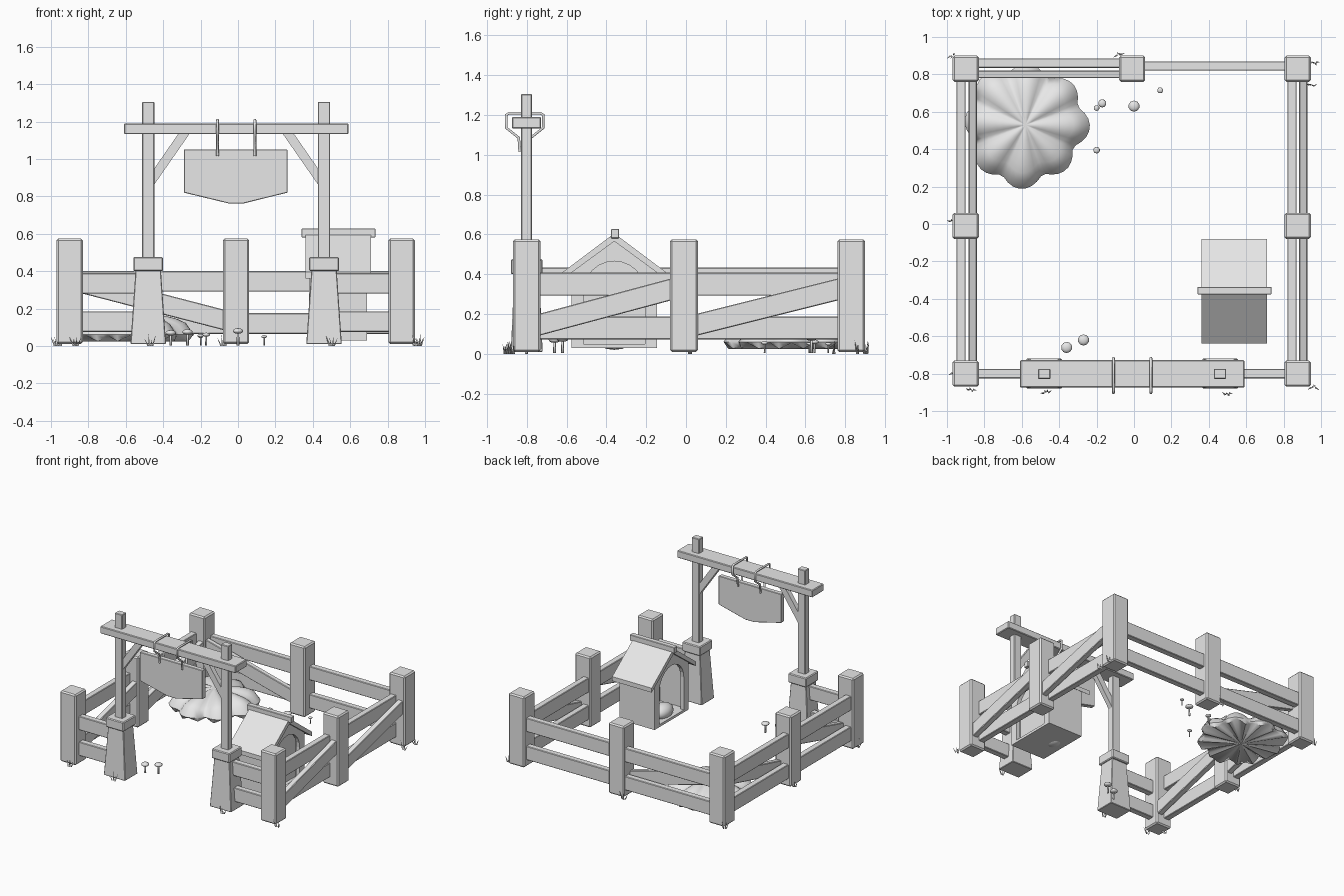
import bpy, bmesh, math, random
from mathutils import Vector, Matrix

random.seed(4)
cube = bpy.data.objects.get("Cube")
if cube:
    bpy.data.objects.remove(cube)

mat = bpy.data.materials.new("plain_grey")
mat.use_nodes = True
GREY = (0.8, 0.8, 0.8, 1)
mat.diffuse_color = GREY
mat.node_tree.nodes["Principled BSDF"].inputs["Base Color"].default_value = GREY


def finish(name, bm, bevel=0, smooth=False):
    bmesh.ops.recalc_face_normals(bm, faces=bm.faces)
    me = bpy.data.meshes.new(name)
    bm.to_mesh(me)
    bm.free()
    me.materials.append(mat)
    for p in me.polygons:
        p.use_smooth = smooth
    ob = bpy.data.objects.new(name, me)
    bpy.context.collection.objects.link(ob)
    if bevel:
        mod = ob.modifiers.new("bevel", "BEVEL")
        mod.width = bevel
        mod.segments = 1
    return ob


def prism(name, pts, axis, a, b, bevel=0):
    """Extrude an upright outline along x or y, from a to b."""
    bm = bmesh.new()
    place = (lambda u, z, d: (d, u, z)) if axis == "x" else (lambda u, z, d: (u, d, z))
    ends = [[bm.verts.new(place(u, z, d)) for u, z in pts] for d in (a, b)]
    for ring in ends:
        bm.faces.new(ring)
    n = len(pts)
    for i in range(n):
        j = (i + 1) % n
        bm.faces.new((ends[0][i], ends[0][j], ends[1][j], ends[1][i]))
    return finish(name, bm, bevel)


def block(name, x0, x1, y0, y1, z0, z1, bevel=0):
    return prism(name, [(x0, z0), (x1, z0), (x1, z1), (x0, z1)], "y", y0, y1, bevel)


def rail(name, axis, d, u0, u1, z0, z1, h=0.11, t=0.05):
    """Plank running from u0 to u1, its middle height going from z0 to z1."""
    pts = [(u0, z0 - h / 2), (u1, z1 - h / 2), (u1, z1 + h / 2), (u0, z0 + h / 2)]
    prism(name, pts, axis, d - t / 2, d + t / 2, 0.004)


# Fence posts
LEFT, RIGHT, FRONT, BACK = 0.875, -0.9, -0.8, 0.83
posts = [(x, y) for x in (LEFT, RIGHT) for y in (FRONT, -0.01, BACK)] + [(-0.01, BACK)]
for x, y in posts:
    block("fence_post", x - 0.07, x + 0.07, y - 0.07, y + 0.07, 0.01, 0.575, 0.01)

# Side fences: two rails and a rising brace in each bay
for y0, y1 in ((FRONT, -0.01), (-0.01, BACK)):
    for x, lift, brace_x in ((0.845, 0, 0.905), (-0.925, 0.025, -0.862)):
        rail("side_upper_rail", "x", x, y0, y1, 0.35 + lift, 0.35 + lift, 0.115)
        rail("side_lower_rail", "x", x, y0, y1, 0.13, 0.13, 0.115)
        rail("side_brace", "x", brace_x, y0 + 0.04, y1 - 0.04, 0.14, 0.33, 0.11, 0.045)

# Back fence, braced on one bay only
for x0, x1, y in ((RIGHT, -0.01, 0.86), (-0.01, LEFT, 0.845)):
    rail("back_upper_rail", "y", y, x0, x1, 0.345, 0.345)
    rail("back_lower_rail", "y", y, x0, x1, 0.12, 0.12)
rail("back_brace", "y", 0.8, RIGHT + 0.03, -0.04, 0.345, 0.13, 0.11, 0.04)

# Short front rails beside the gate
for x0, x1 in ((RIGHT, -0.48), (0.46, LEFT)):
    rail("front_upper_rail", "y", FRONT, x0, x1, 0.335, 0.335)
    rail("front_lower_rail", "y", FRONT, x0, x1, 0.13, 0.13)

# Gate: flared bases, caps, uprights and corner braces
for x, s in ((-0.48, 1), (0.46, -1)):
    bm = bmesh.new()
    bmesh.ops.create_cube(bm, size=1)
    for v in bm.verts:
        wx, wy = (0.19, 0.16) if v.co.z < 0 else (0.135, 0.125)
        v.co = (x + v.co.x * wx, FRONT + v.co.y * wy, 0.01 if v.co.z < 0 else 0.41)
    finish("gate_base", bm, 0.004)
    block("gate_base_cap", x - 0.08, x + 0.08, -0.88, -0.72, 0.4, 0.475, 0.006)
    block("gate_upright", x - 0.033, x + 0.033, -0.828, -0.774, 0.47, 1.305, 0.004)
    brace = [(0.03, 0.86), (0.225, 1.14), (0.165, 1.14), (0.03, 0.945)]
    prism("gate_brace", [(x + s * u, z) for u, z in brace], "y", -0.82, -0.782)
block("gate_beam", -0.61, 0.59, -0.875, -0.728, 1.132, 1.19, 0.005)

# Hanging sign board
prism("sign_board", [(-0.29, 1.05), (-0.29, 0.82), (-0.05, 0.762), (0.03, 0.762),
                     (0.265, 0.82), (0.265, 1.05)], "y", -0.828, -0.79, 0.003)

# Wire hangers looped over the beam
half = [(0.025, 1.015), (0.03, 1.085), (0.093, 1.135), (0.093, 1.2), (0.08, 1.208)]
loop = [(-u, z) for u, z in half] + [(u, z) for u, z in reversed(half)]
for x in (-0.11, 0.09):
    cu = bpy.data.curves.new("sign_hanger", "CURVE")
    cu.dimensions = "3D"
    cu.bevel_depth = 0.008
    cu.bevel_resolution = 1
    cu.use_fill_caps = True
    sp = cu.splines.new("POLY")
    sp.points.add(len(loop) - 1)
    for p, (u, z) in zip(sp.points, loop):
        p.co = (x, -0.81 + u, z, 1)
    cu.materials.append(mat)
    ob = bpy.data.objects.new("sign_hanger", cu)
    bpy.context.collection.objects.link(ob)
    bpy.ops.object.select_all(action="DESELECT")
    ob.select_set(True)
    bpy.context.view_layer.objects.active = ob
    bpy.ops.object.convert(target="MESH")

# Kennel: gable ends with arched doorways, side walls, floor
CY, HALF, FLOOR, DOOR = -0.36, 0.215, 0.05, 0.155
arch = [(CY + DOOR * math.cos(a), 0.31 + DOOR * math.sin(a))
        for a in [math.pi * i / 12 for i in range(13)]]
gable = [(CY + HALF, FLOOR), (CY + HALF, 0.41), (CY, 0.575), (CY - HALF, 0.41), (CY - HALF, FLOOR)]
doorway = [(CY - DOOR, FLOOR)] + arch[::-1] + [(CY + DOOR, FLOOR)]
for x in (0.38, 0.66):
    prism("kennel_gable", gable + doorway, "x", x, x + 0.03)
prism("kennel_inner_wall", gable, "x", 0.61, 0.63)
for s in (-1, 1):
    y = CY + s * HALF
    block("kennel_side_wall", 0.38, 0.69, min(y, y - s * 0.03), max(y, y - s * 0.03), FLOOR, 0.41)
    slab = [(0, 0.605), (0.28, 0.395), (0.28, 0.36), (0, 0.565)]
    prism("kennel_roof", [(CY + s * u, z) for u, z in slab], "x", 0.36, 0.71)
block("kennel_floor", 0.38, 0.69, CY - HALF, CY + HALF, FLOOR - 0.02, FLOOR)
block("kennel_ridge", 0.34, 0.735, -0.377, -0.336, 0.58, 0.627, 0.003)

# Soft bedding in the doorway
bm = bmesh.new()
bmesh.ops.create_uvsphere(bm, u_segments=14, v_segments=8, radius=1,
                          matrix=Matrix.Translation((0.46, CY, 0.08)) @ Matrix.Diagonal((0.07, 0.1, 0.06, 1)))
finish("kennel_bedding", bm, smooth=True)

# Lobed mound with a pleated underside
bm = bmesh.new()
SEG, RINGS = 64, 8


def mound_ring(r, under):
    ring = []
    for i in range(SEG):
        a = math.tau * i / SEG
        fold = abs(math.cos(4 * a + 0.2))
        reach = (0.28 + 0.055 * fold + 0.012 * math.sin(3 * a + 1)) * r
        if under:
            z = 0.025 + 0.03 * r * (0.5 + 0.5 * math.cos(16 * a))
        else:
            z = 0.06 + 0.11 * math.sqrt(1 - r ** 3) * (1 - 0.45 * r * (1 - fold))
        ring.append(bm.verts.new((-0.58 + reach * math.cos(a), 0.53 + reach * math.sin(a), z)))
    return ring


rings = [mound_ring(k / RINGS, False) for k in range(1, RINGS + 1)]
rings.append(mound_ring(0.96, True))
top = bm.verts.new((-0.58, 0.53, 0.165))
bottom = bm.verts.new((-0.58, 0.53, 0.025))
for i in range(SEG):
    j = (i + 1) % SEG
    bm.faces.new((top, rings[0][i], rings[0][j]))
    bm.faces.new((bottom, rings[-1][j], rings[-1][i]))
    for a, b in zip(rings, rings[1:]):
        bm.faces.new((a[i], b[i], b[j], a[j]))
mound = finish("mound", bm, smooth=True)
bpy.ops.object.select_all(action="DESELECT")
mound.select_set(True)
bpy.context.view_layer.objects.active = mound
bpy.ops.object.shade_smooth_by_angle(angle=math.radians(50))

# Mushrooms: thin stem and flat domed cap
for x, y, r, h in ((-0.27, -0.62, 0.03, 0.075), (-0.36, -0.66, 0.03, 0.07), (0, 0.63, 0.03, 0.08),
                   (-0.17, 0.645, 0.022, 0.06), (-0.2, 0.62, 0.015, 0.05),
                   (-0.2, 0.395, 0.018, 0.055), (0.14, 0.715, 0.016, 0.05)):
    bm = bmesh.new()
    bmesh.ops.create_cone(bm, cap_ends=True, segments=8, radius1=r * 0.25, radius2=r * 0.2, depth=h,
                          matrix=Matrix.Translation((x, y, h / 2 + 0.003)))
    bmesh.ops.create_uvsphere(bm, u_segments=10, v_segments=6, radius=r,
                              matrix=Matrix.Translation((x, y, h)) @ Matrix.Diagonal((1, 1, 0.5, 1)))
    finish("mushroom", bm, smooth=True)

# Grass tufts at the foot of the posts
for x, y in ((-0.97, 0.9), (-0.08, 0.905), (0.965, 0.86), (0.95, 0.74), (-0.97, 0.02), (-0.87, -0.885),
             (-0.47, -0.9), (0.5, -0.91), (0.96, -0.87), (-0.96, -0.8)):
    bm = bmesh.new()
    for k in range(4):
        base = Vector((x + 0.008 * (k - 1.5), y + random.uniform(-0.006, 0.006), 0))
        lean = Vector((0.013 * (k - 1.5), random.uniform(-0.015, 0.015), random.uniform(0.04, 0.07)))
        foot = [bm.verts.new(base + Vector((0.006 * math.cos(a), 0.006 * math.sin(a), 0)))
                for a in (0, math.tau / 3, 2 * math.tau / 3)]
        tip = bm.verts.new(base + lean)
        bm.faces.new(foot)
        for i in range(3):
            bm.faces.new((foot[i], foot[(i + 1) % 3], tip))
    finish("grass_tuft", bm)
